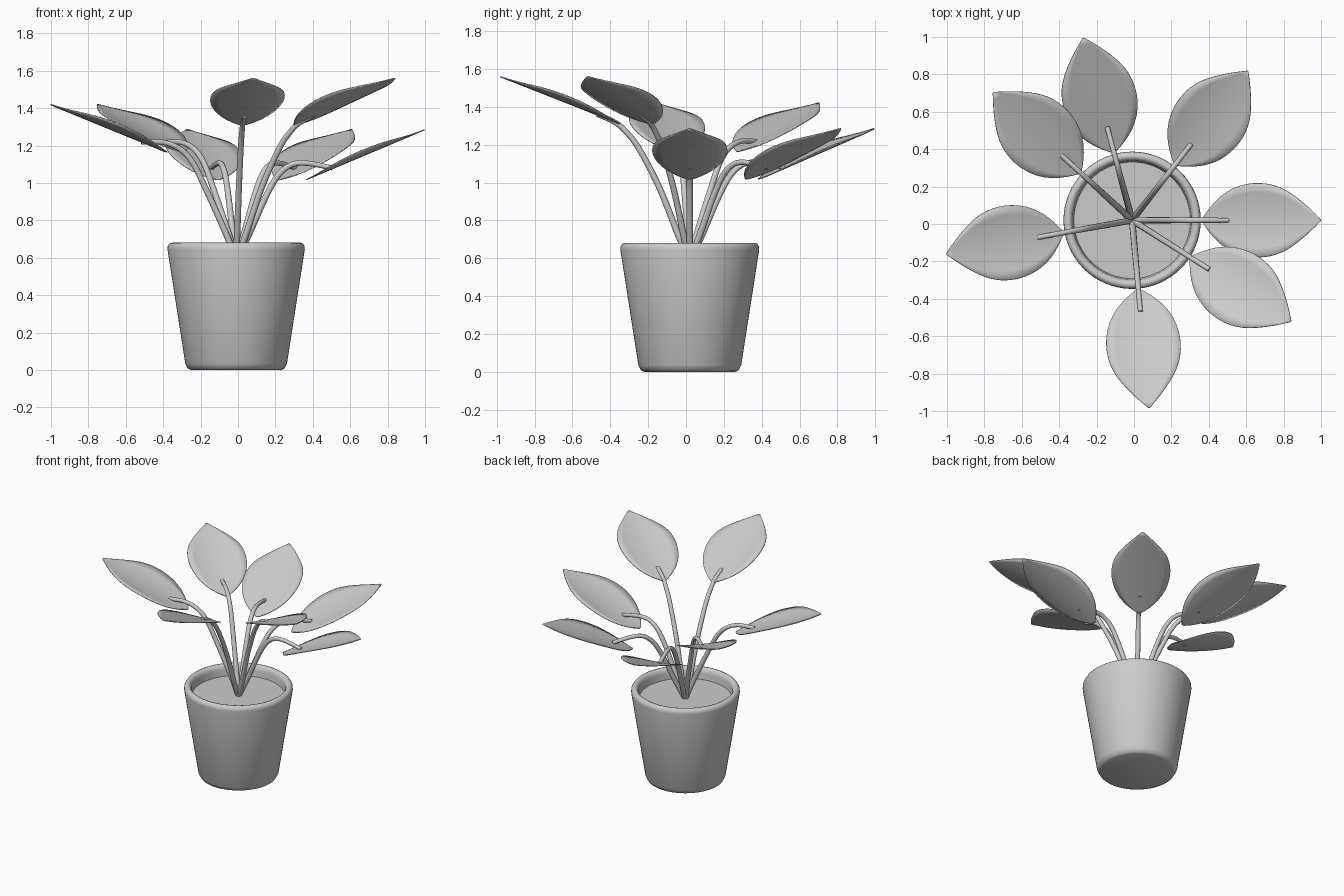
import bpy, bmesh, math
from mathutils import Vector

if "Cube" in bpy.data.objects:
    bpy.data.objects.remove(bpy.data.objects["Cube"])

CX, CY = -0.01, 0.02          # pot axis


def finish(name, bm, angle=40):
    bmesh.ops.recalc_face_normals(bm, faces=bm.faces)
    me = bpy.data.meshes.new(name)
    bm.to_mesh(me)
    bm.free()
    ob = bpy.data.objects.new(name, me)
    bpy.context.collection.objects.link(ob)
    bpy.ops.object.select_all(action='DESELECT')
    ob.select_set(True)
    bpy.context.view_layer.objects.active = ob
    bpy.ops.object.shade_smooth_by_angle(angle=math.radians(angle))
    return ob


def lathe(name, profile, segs=64):
    bm = bmesh.new()
    vs = [bm.verts.new((r, 0, z)) for r, z in profile]
    es = [bm.edges.new(p) for p in zip(vs, vs[1:])]
    bmesh.ops.spin(bm, geom=vs + es, cent=(0, 0, 0), axis=(0, 0, 1),
                   angle=math.tau, steps=segs, use_duplicate=False)
    bmesh.ops.remove_doubles(bm, verts=bm.verts, dist=1e-4)
    ob = finish(name, bm)
    ob.location = (CX, CY, 0)
    return ob


def smooth_sample(pts, n):
    """Catmull-Rom samples through the points."""
    p = [2 * pts[0] - pts[1]] + pts + [2 * pts[-1] - pts[-2]]
    out = []
    for i in range(1, len(p) - 2):
        a, b, c, d = p[i - 1:i + 3]
        for k in range(n):
            t = k / n
            out.append(0.5 * (2 * b + (c - a) * t + (2 * a - 5 * b + 4 * c - d) * t * t
                              + (3 * b - a - 3 * c + d) * t ** 3))
    return out + [pts[-1]]


# Stem: tapered tube following a curve in the radial plane
def stem(name, path, angle, r0=0.018, r1=0.013, sides=12):
    pts = smooth_sample([Vector((r, z)) for r, z in path], 5)
    bm = bmesh.new()
    rings = []
    for i, p in enumerate(pts):
        t = (pts[min(i + 1, len(pts) - 1)] - pts[max(i - 1, 0)]).normalized()
        rad = r0 + (r1 - r0) * i / (len(pts) - 1)
        ring = []
        for k in range(sides):
            a = math.tau * k / sides
            u, v = rad * math.cos(a), rad * math.sin(a)
            ring.append(bm.verts.new((p.x - t.y * u, v, p.y + t.x * u)))
        rings.append(ring)
    for a, b in zip(rings, rings[1:]):
        for k in range(sides):
            j = (k + 1) % sides
            bm.faces.new((a[k], a[j], b[j], b[k]))
    bm.faces.new(rings[0])
    bm.faces.new(rings[-1])
    ob = finish(name, bm)
    ob.location = (CX, CY, 0)
    ob.rotation_euler.z = angle


# Leaf: cupped blade, base to tip, with half widths along its length
WIDTHS = [(0, 0.008), (0.06, 0.062), (0.15, 0.122), (0.27, 0.17), (0.4, 0.194), (0.5, 0.198),
          (0.6, 0.19), (0.7, 0.166), (0.8, 0.123), (0.9, 0.068), (1, 0.004)]


def leaf(name, base, tip, angle, cols=8, cup=0.028):
    b, t = Vector(base), Vector(tip)
    d = (t - b).normalized()
    bm = bmesh.new()
    rows = []
    for s, w in smooth_sample([Vector(p) for p in WIDTHS], 2):
        p = b.lerp(t, s)
        row = []
        for k in range(cols + 1):
            y = w * (2 * k / cols - 1)
            h = cup * (y / 0.198) ** 2
            row.append(bm.verts.new((p.x - d.y * h, y, p.y + d.x * h)))
        rows.append(row)
    for a, c in zip(rows, rows[1:]):
        for k in range(cols):
            bm.faces.new((a[k], c[k], c[k + 1], a[k + 1]))
    ob = finish(name, bm)
    ob.location = (CX, CY, 0)
    ob.rotation_euler.z = angle
    mod = ob.modifiers.new("thickness", 'SOLIDIFY')
    mod.thickness = 0.006
    mod.offset = 0


# Pot and soil
lathe("pot", [(0, 0), (0.24, 0), (0.258, 0.008), (0.272, 0.035), (0.367, 0.645), (0.366, 0.662),
              (0.357, 0.676), (0.343, 0.681), (0.329, 0.676), (0.319, 0.66), (0.316, 0.64),
              (0.308, 0.57)])
lathe("soil", [(0, 0.60), (0.313, 0.60), (0.308, 0.57)])

# Three height classes: stem path (radius, z), leaf base, leaf tip
LOW = ([(0, 0.59), (0.07, 0.73), (0.155, 0.92), (0.22, 1.035), (0.28, 1.09), (0.34, 1.107),
        (0.42, 1.10), (0.515, 1.08)], (0.375, 1.018), (1.008, 1.285))
MID = ([(0, 0.59), (0.06, 0.74), (0.17, 0.98), (0.24, 1.115), (0.31, 1.185), (0.40, 1.218),
        (0.515, 1.218)], (0.375, 1.165), (1.008, 1.42))
HIGH = ([(0, 0.59), (0.06, 0.72), (0.16, 0.97), (0.27, 1.18), (0.34, 1.27), (0.40, 1.32),
         (0.49, 1.36)], (0.37, 1.31), (1.006, 1.56))

LEAVES = [("right", 0, LOW), ("front_right", -32.5, HIGH), ("front", -84.8, HIGH),
          ("left", 190.3, MID), ("back_left", 137.4, MID), ("back", 105, LOW),
          ("back_right", 52.2, LOW)]
for nm, deg, (path, base, tip) in LEAVES:
    stem("stem_" + nm, path, math.radians(deg))
    leaf("leaf_" + nm, base, tip, math.radians(deg))
